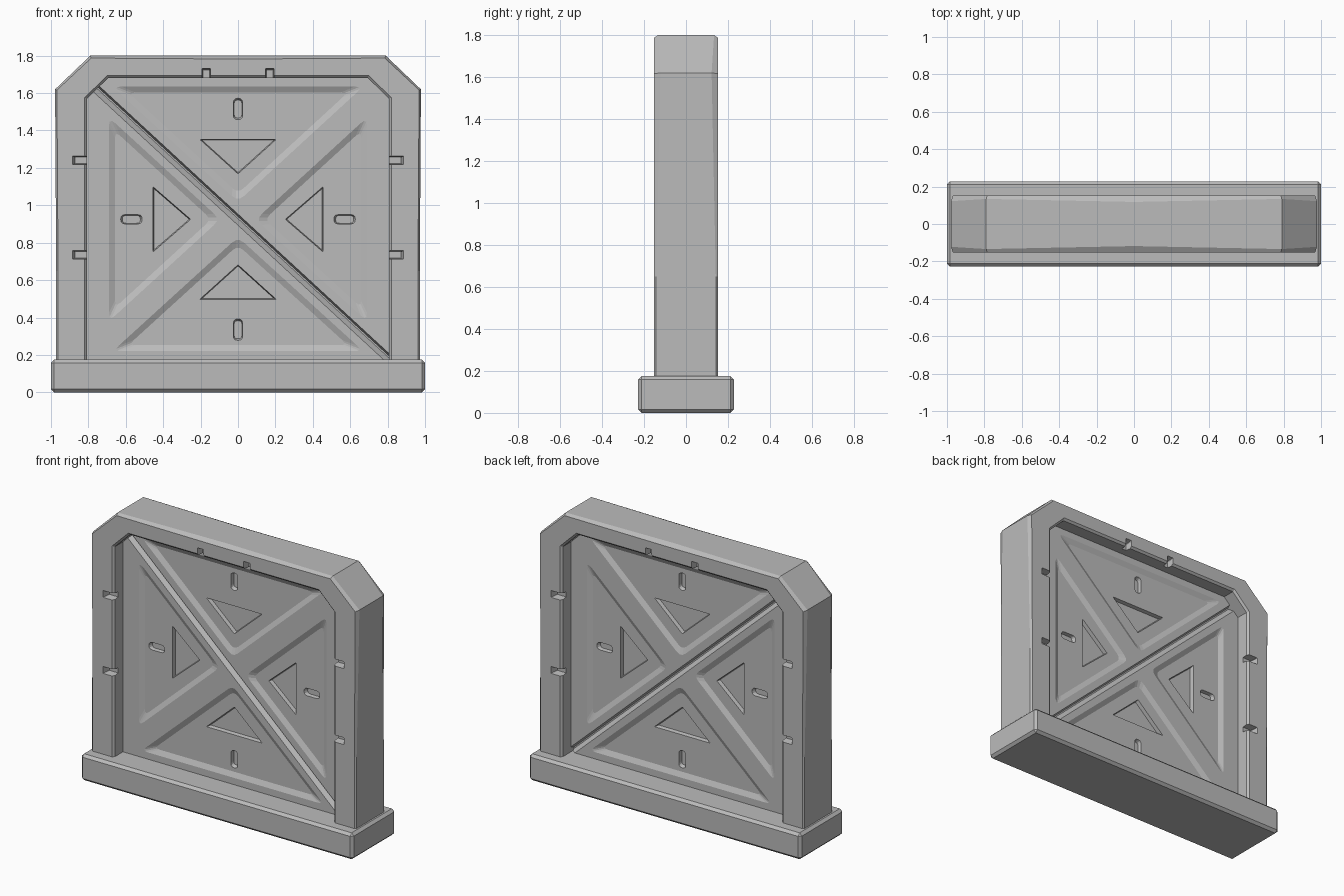
import bpy, bmesh
from mathutils import Vector

old = bpy.data.objects.get("Cube")
if old:
    bpy.data.objects.remove(old, do_unlink=True)

grey = bpy.data.materials.new("concrete grey")
grey.use_nodes = True
GREY = (0.5, 0.5, 0.5, 1)
grey.diffuse_color = GREY
grey.node_tree.nodes["Principled BSDF"].inputs["Base Color"].default_value = GREY


def finish(bm, name):
    bmesh.ops.recalc_face_normals(bm, faces=bm.faces)
    mesh = bpy.data.meshes.new(name)
    bm.to_mesh(mesh)
    bm.free()
    mesh.materials.append(grey)
    obj = bpy.data.objects.new(name, mesh)
    bpy.context.collection.objects.link(obj)
    return obj


def loft(bm, rings):
    """Skin closed rings of equal length and cap both ends."""
    rows = [[bm.verts.new(p) for p in ring] for ring in rings]
    n = len(rows[0])
    for a, b in zip(rows, rows[1:]):
        for i in range(n):
            j = (i + 1) % n
            bm.faces.new((a[i], a[j], b[j], b[i]))
    bm.faces.new(rows[0])
    bm.faces.new(rows[-1])


def cut(obj, bm):
    """Subtract a closed bmesh from an object."""
    cutter = finish(bm, "cutter")
    cutter.hide_render = True
    mod = obj.modifiers.new("cut", 'BOOLEAN')
    mod.operation, mod.solver, mod.object = 'DIFFERENCE', 'EXACT', cutter
    bpy.context.view_layer.objects.active = obj
    bpy.ops.object.modifier_apply(modifier=mod.name)
    bpy.data.objects.remove(cutter, do_unlink=True)


def rounded(points, r, steps=3):
    """Round the corners of an x-z outline."""
    pts = [Vector(p) for p in points]
    out = []
    for i, p in enumerate(pts):
        a = p + (pts[i - 1] - p).normalized() * r
        b = p + (pts[(i + 1) % len(pts)] - p).normalized() * r
        for s in range(steps + 1):
            t = s / steps
            out.append(a * (1 - t) ** 2 + p * 2 * t * (1 - t) + b * t * t)
    return out


def centre(pts):
    """Incentre of a triangle, or middle of a rectangle."""
    pts = [Vector(p) for p in pts]
    if len(pts) == 4:
        return sum(pts, Vector((0, 0))) / 4
    w = [(pts[i - 2] - pts[i - 1]).length for i in range(3)]
    return sum((p * k for p, k in zip(pts, w)), Vector((0, 0))) / sum(w)


def pocket(bm, pts, r, top, floor, slope):
    """Tapered pocket sunk into the front and the back, from top to floor depth."""
    c = centre(pts)
    outline = rounded(pts, r)
    inradius = min((c - (Vector(pts[i]) + Vector(pts[i - 1])) / 2).length
                   for i in range(len(pts)))
    over = 0.01
    grow = 1 + slope / inradius * over / (top - floor)
    shrink = 1 - slope / inradius
    for side in (-1, 1):
        loft(bm, [[(c.x + (p.x - c.x) * k, side * y, c.y + (p.y - c.y) * k) for p in outline]
                  for k, y in ((grow, top + over), (shrink, floor))])


def rect(x, z, w, h):
    return [(x - w / 2, z - h / 2), (x + w / 2, z - h / 2),
            (x + w / 2, z + h / 2), (x - w / 2, z + h / 2)]


# Base slab with chamfered edges
bm = bmesh.new()
bmesh.ops.create_cube(bm, size=1)
for v in bm.verts:
    v.co = (v.co.x * 2, v.co.y * 0.456, (v.co.z + 0.5) * 0.175)
bmesh.ops.bevel(bm, geom=bm.edges[:], offset=0.017, segments=1, affect='EDGES')
finish(bm, "base_slab")

# Arch frame: outer x, z, inner x, z, direction, chamfer depth and chamfer inset
HALF = 0.152
stations = [
    (0.972, 0.16, 0.807, 0.16, 1, 0, 0.010, 0.010),
    (0.972, 0.65, 0.807, 0.65, 1, 0, 0.010, 0.010),
    (0.978, 1.62, 0.807, 1.57, 1, 0.4, 0.030, 0.010),
    (0.790, 1.80, 0.695, 1.68, 0.4, 1, 0.018, 0.013),
    (0.000, 1.80, 0.000, 1.68, 0, 1, 0.034, 0.018),
]
stations += [(-s[0], s[1], -s[2], s[3], -s[4], *s[5:]) for s in stations[-2::-1]]
LIP = 0.013
rings = []
for ox, oz, ix, iz, nx, nz, d, e in stations:
    half = [(ox, HALF - d, oz), (ox - nx * e, HALF, oz - nz * e),
            (ix + nx * LIP, HALF, iz + nz * LIP), (ix, HALF - LIP, iz)]
    rings.append([(x, -y, z) for x, y, z in half] + half[::-1])
bm = bmesh.new()
loft(bm, rings)
frame = finish(bm, "arch_frame")

# Hinge notches along the inner edge of the frame
bm = bmesh.new()
for s in (-1, 1):
    for z in (1.24, 0.735):
        pocket(bm, rect(s * 0.835, z, 0.10, 0.046), 0.004, HALF, 0.105, 0.006)
    pocket(bm, rect(s * 0.17, 1.695, 0.046, 0.075), 0.004, HALF, 0.105, 0.006)
cut(frame, bm)

# Door panel filling the arch
DOOR = 0.055
outline = [(0.83, 0.15), (0.83, 1.59), (0.71, 1.70)]
outline += [(-x, z) for x, z in outline[::-1]]
bm = bmesh.new()
loft(bm, [[(x, y, z) for x, z in outline] for y in (-DOOR, DOOR)])
door = finish(bm, "door_panel")

# Shallow sloped triangular fields and the diagonal seam
bm = bmesh.new()
SUNK = DOOR - 0.016
side_field = [(0.69, 1.47), (0.69, 0.38), (0.095, 0.925)]
fields = [[(-0.67, 1.635), (0.67, 1.635), (0, 1.02)],
          [(-0.67, 0.22), (0.67, 0.22), (0, 0.83)],
          side_field, [(-x, z) for x, z in side_field]]
for f in fields:
    pocket(bm, f, 0.045, DOOR, SUNK, 0.032)
start, end = Vector((-0.75, 1.615)), Vector((0.80, 0.185))
along = (end - start).normalized()
across = Vector((-along.y, along.x))
start, end = start - along * 0.2, end + along * 0.2
section = [(-0.026, 0.01), (-0.022, 0), (0.004, -0.03), (0.012, -0.03), (0.022, 0), (0.026, 0.01)]
for side in (-1, 1):
    loft(bm, [[(p.x + across.x * a, side * (DOOR + h), p.y + across.y * a) for a, h in section]
              for p in (start, end)])
cut(door, bm)

# Small triangular pockets and rounded slots inside each field
bm = bmesh.new()
DEEP = SUNK - 0.025
for s in (-1, 1):
    pocket(bm, [(s * 0.455, 1.10), (s * 0.455, 0.75), (s * 0.253, 0.925)], 0.006, SUNK, DEEP, 0.005)
    pocket(bm, [(-0.205, 0.925 + s * 0.428), (0.205, 0.925 + s * 0.428), (0, 0.925 + s * 0.243)],
           0.006, SUNK, DEEP, 0.005)
    pocket(bm, rect(s * 0.57, 0.925, 0.115, 0.05), 0.024, SUNK, DEEP, 0.004)
    pocket(bm, rect(0, 0.925 + s * 0.59, 0.05, 0.115), 0.024, SUNK, DEEP, 0.004)
cut(door, bm)
